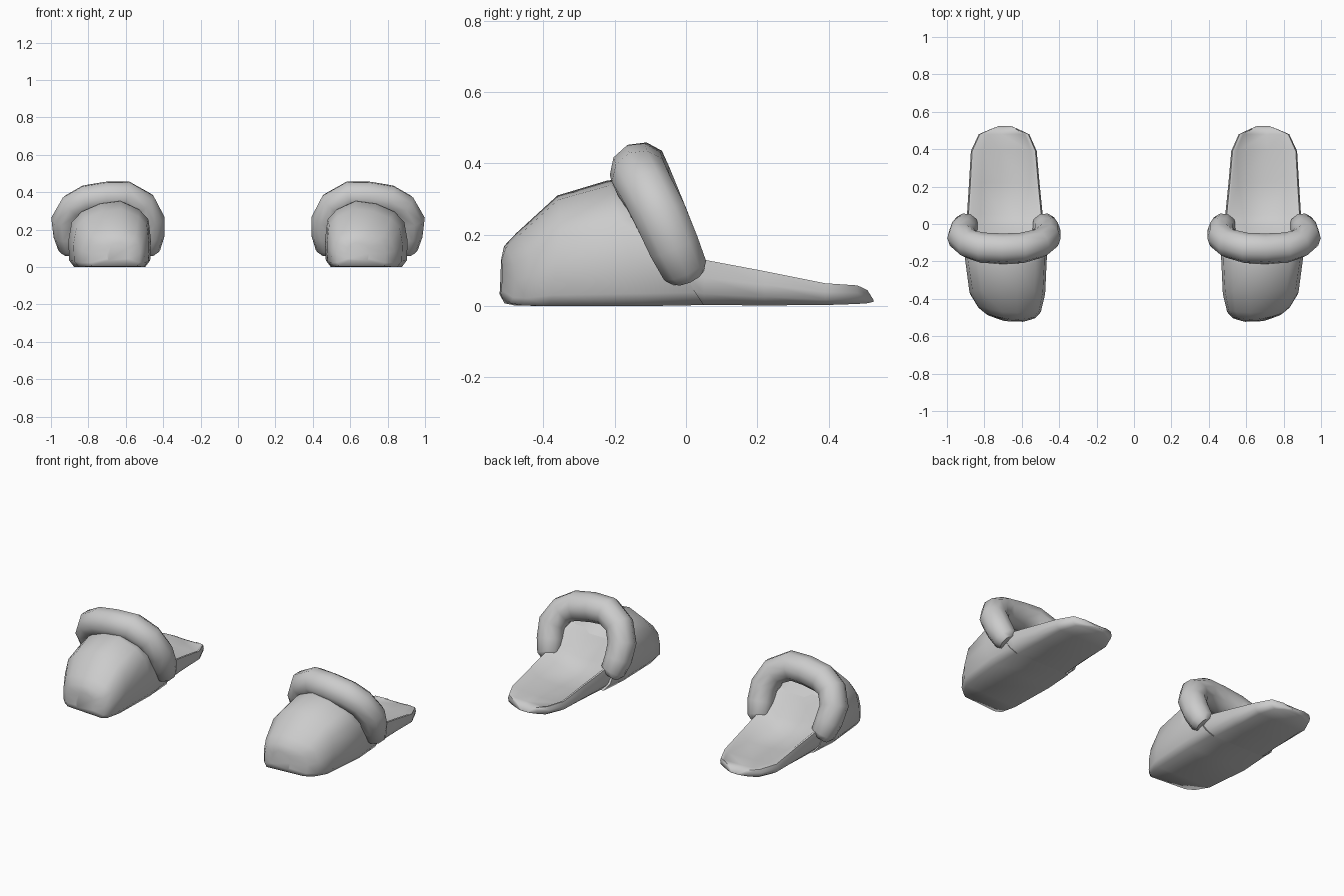
import bpy, bmesh, math
from mathutils import Vector

cube = bpy.data.objects.get("Cube")
if cube:
    bpy.data.objects.remove(cube, do_unlink=True)

grey = bpy.data.materials.new("plain grey")
grey.use_nodes = True
grey.diffuse_color = (0.6, 0.6, 0.6, 1)
grey.node_tree.nodes["Principled BSDF"].inputs["Base Color"].default_value = (0.6, 0.6, 0.6, 1)


def loft(name, rings, side, angle):
    """Skin a list of closed rings, cap both ends; side -1 mirrors in x."""
    bm = bmesh.new()
    rows = [[bm.verts.new((p[0] * side, p[1], p[2])) for p in r] for r in rings]
    n = len(rows[0])
    for a, b in zip(rows, rows[1:]):
        for i in range(n):
            j = (i + 1) % n
            bm.faces.new((a[i], a[j], b[j], b[i]))
    bm.faces.new(rows[0])
    bm.faces.new(rows[-1])
    bmesh.ops.recalc_face_normals(bm, faces=bm.faces[:])
    mesh = bpy.data.meshes.new(name)
    bm.to_mesh(mesh)
    bm.free()
    mesh.materials.append(grey)
    ob = bpy.data.objects.new(name, mesh)
    bpy.context.collection.objects.link(ob)
    bpy.ops.object.select_all(action='DESELECT')
    ob.select_set(True)
    bpy.context.view_layer.objects.active = ob
    bpy.ops.object.shade_smooth_by_angle(angle=math.radians(angle))


# Toe box cross-section (across, up), with its peak towards the inner side
DOME = [(.07, 0), (.01, .1), (0, .4), (.03, .72), (.14, .87), (.37, 1), (.62, .96),
        (.84, .84), (.96, .68), (1, .4), (.99, .1), (.93, 0)]
# Stations: y at top, y at bottom, x min, x max, z min, z max, backward bow of the sides
UPPER = [
    (-.518, -.525, .585, .70, .035, .13, .02),
    (-.51, -.52, .525, .79, .008, .168, .10),
    (-.475, -.495, .497, .835, .002, .205, .13),
    (-.36, -.40, .475, .88, .0, .31, .06),
    (-.22, -.12, .465, .907, .0, .352, 0),
    (-.18, .05, .475, .897, .003, .355, 0),
]


def upper_rings():
    return [[(x0 + u * (x1 - x0), yb + v * (yt - yb) + bow * (u - .4) ** 2, z0 + v * (z1 - z0))
             for u, v in DOME] for yt, yb, x0, x1, z0, z1, bow in UPPER]


# Sole stations: y, x min, x max, z min, rim height, insole height, inner crease position
# The insole ramps up into the toe box at the front
SOLE = [
    (-.13, .50, .87, .01, .27, .27, .30),
    (-.09, .49, .88, .008, .25, .22, .28),
    (-.02, .485, .897, .005, .19, .12, .26),
    (.05, .488, .893, .003, .13, .062, .24),
    (.22, .505, .882, .002, .098, .052, .14),
    (.39, .52, .872, .003, .064, .05, .09),
    (.48, .56, .83, .006, .058, .05, .09),
    (.508, .62, .765, .008, .045, .042, .09),
    (.525, .66, .72, .012, .018, .017, .09),
]


def sole_rings():
    rings = []
    for y, x0, x1, z0, h, d, c in SOLE:
        w, t = x1 - x0, h - z0
        sec = [(.09, z0), (.015, z0 + .25 * t), (0, z0 + .6 * t), (.02, h), (.05, h), (c, d),
               (.55, d), (.82, d + .35 * (h - d)), (.95, h), (.98, h), (1, z0 + .6 * t),
               (.985, z0 + .25 * t), (.91, z0)]
        rings.append([(x0 + u * w, y, z) for u, z in sec])
    return rings


# Padded cuff path (x, y, z, radius), arching over the opening
CUFF = [(.492, .004, .085, .05), (.482, -.005, .105, .068), (.468, -.035, .17, .075),
        (.468, -.07, .25, .078), (.51, -.105, .332, .079), (.60, -.128, .380, .082),
        (.70, -.132, .376, .082), (.81, -.127, .358, .082), (.88, -.107, .322, .078),
        (.922, -.07, .25, .078), (.912, -.035, .17, .075), (.895, -.005, .105, .068),
        (.885, .004, .085, .05)]


def cuff_rings(sides=10):
    flat = Vector((0, .91, .41))
    rings = []
    for i, (x, y, z, r) in enumerate(CUFF):
        a, b = CUFF[max(i - 1, 0)], CUFF[min(i + 1, len(CUFF) - 1)]
        t = (Vector(b[:3]) - Vector(a[:3])).normalized()
        out = t.cross(flat).normalized()
        fwd = out.cross(t)
        ring = []
        for k in range(sides):
            q = math.tau * k / sides
            ring.append(Vector((x, y, z)) + r * (math.cos(q) * out + math.sin(q) * fwd))
        rings.append(ring)
    return rings


# Pair of slippers, mirrored across the middle
for label, side in (("left", 1), ("right", -1)):
    loft(label + "_toe_box", upper_rings(), side, 75)
    loft(label + "_sole", sole_rings(), side, 60)
    loft(label + "_cuff", cuff_rings(), side, 60)
